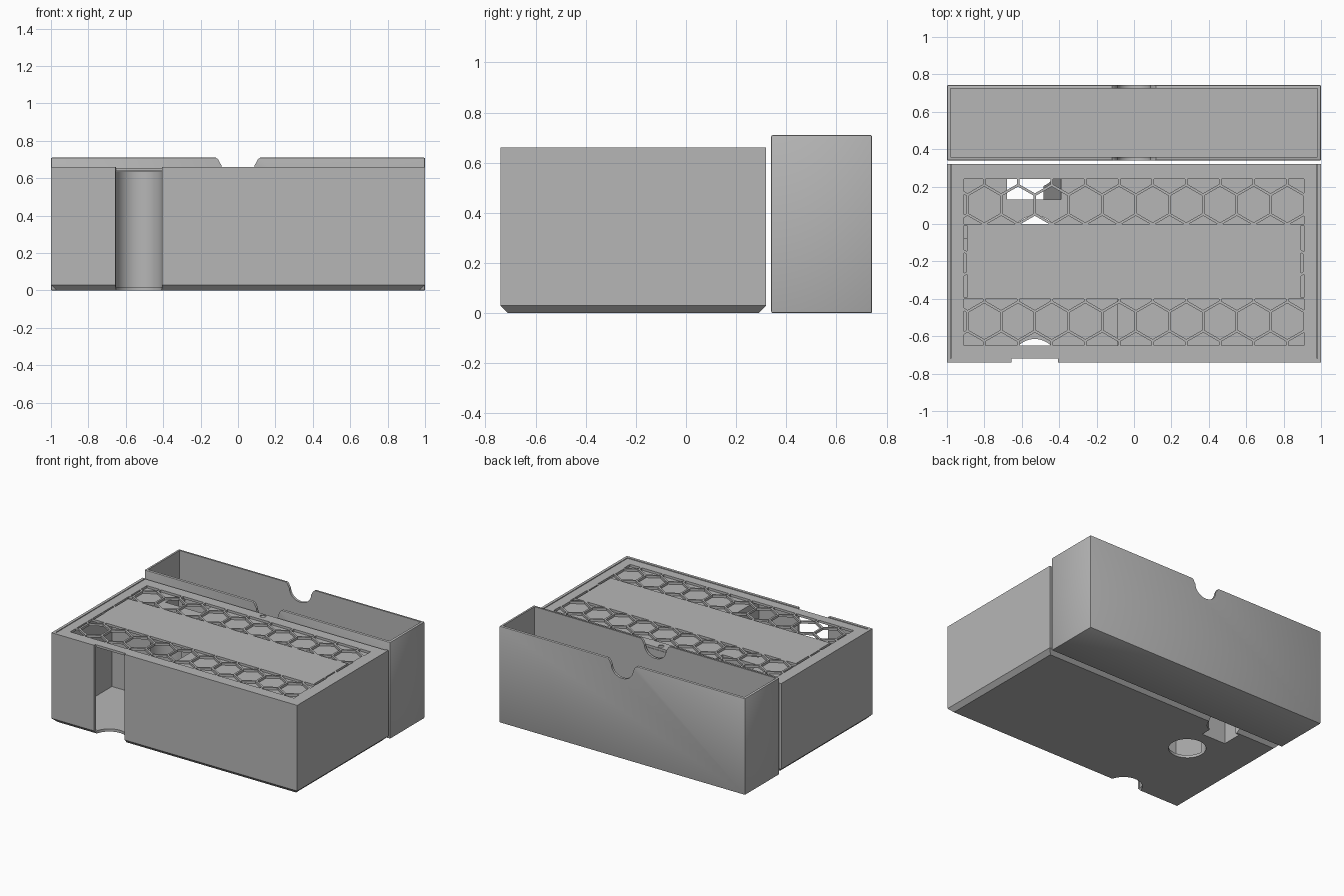
import bpy, bmesh, math
from mathutils import Vector

cube = bpy.data.objects.get("Cube")
if cube:
    bpy.data.objects.remove(cube, do_unlink=True)

grey = bpy.data.materials.new("plain grey")
grey.use_nodes = True
grey.diffuse_color = (0.47, 0.47, 0.47, 1)
grey.node_tree.nodes["Principled BSDF"].inputs["Base Color"].default_value = (0.47, 0.47, 0.47, 1)


def finish(name, bm):
    bmesh.ops.recalc_face_normals(bm, faces=bm.faces[:])
    mesh = bpy.data.meshes.new(name)
    bm.to_mesh(mesh)
    bm.free()
    mesh.materials.append(grey)
    obj = bpy.data.objects.new(name, mesh)
    bpy.context.collection.objects.link(obj)
    return obj


def extrude_profile(bm, points, offset):
    face = bm.faces.new([bm.verts.new(p) for p in points])
    new = bmesh.ops.extrude_face_region(bm, geom=[face])["geom"]
    bmesh.ops.translate(bm, vec=offset, verts=[g for g in new if isinstance(g, bmesh.types.BMVert)])


def prism(name, points, offset):
    bm = bmesh.new()
    extrude_profile(bm, points, offset)
    return finish(name, bm)


def box(name, x0, x1, y0, y1, z0, z1):
    return prism(name, [(x0, y0, z0), (x1, y0, z0), (x1, y1, z0), (x0, y1, z0)], (0, 0, z1 - z0))


def circle(x, y, z, r, n):
    return [(x + r * math.cos(2 * math.pi * i / n), y + r * math.sin(2 * math.pi * i / n), z)
            for i in range(n)]


def cut(obj, *cutters):
    # Subtract each cutter, bake the result and discard the cutter
    for cutter in cutters:
        cutter.hide_render = True
        mod = obj.modifiers.new("cut", 'BOOLEAN')
        mod.operation, mod.solver, mod.object = 'DIFFERENCE', 'EXACT', cutter
        bpy.context.view_layer.update()
        graph = bpy.context.evaluated_depsgraph_get()
        mesh = bpy.data.meshes.new_from_object(obj.evaluated_get(graph))
        obj.modifiers.clear()
        obj.data = mesh
        bpy.data.objects.remove(cutter, do_unlink=True)


FRONT, BACK, TOP = -0.74, 0.32, 0.66
LEDGE = 0.637          # underside of the sliding lid
SLOT_X, SLOT_R = -0.53, 0.125

# Main case: solid block with a chamfered base
bm = bmesh.new()
extrude_profile(bm, [(-1, FRONT, 0), (1, FRONT, 0), (1, BACK, 0), (-1, BACK, 0)], (0, 0, TOP))
base = [e for e in bm.edges if all(v.co.z < 0.01 for v in e.verts)]
bmesh.ops.bevel(bm, geom=base, offset=0.03, segments=1, affect='EDGES')
case = finish("main_case", bm)

# Lid channel, card well and finger openings
cut(case,
    box("lid_channel_cutter", -0.98, 0.98, -0.72, 0.4, LEDGE, 0.8),
    box("card_well_cutter", -0.97, -0.09, -0.72, -0.08, 0.02, 0.8))
for y in (FRONT, -0.08, BACK):
    cut(case, prism("finger_cutter", circle(SLOT_X, y, -0.1, SLOT_R, 48), (0, 0, 0.9)))
# Sloping finger scoop at the back
cut(case, prism("scoop_cutter",
                [(-0.68, 0.13, -0.1), (-0.5, 0.13, -0.1), (-0.38, 0.13, 0.7), (-0.68, 0.13, 0.7)],
                (0, 0.15, 0)))

# Sliding lid
lid = box("sliding_lid", -0.978, 0.978, -0.718, BACK, LEDGE + 0.002, 0.656)

# Honeycomb openings, clipped to two bands and two narrow end strips
PITCH, ROW = 0.18, 0.156
regions = [(-0.91, 0.91, -0.65, -0.4), (-0.91, 0.91, 0.0, 0.24),
           (-0.91, -0.893, -0.392, -0.008), (0.893, 0.91, -0.392, -0.008)]
holes = bmesh.new()
for x0, x1, y0, y1 in regions:
    for row in range(-1, 6):
        cy = -0.52 + row * ROW
        for col in range(-6, 7):
            cx = -0.08 + col * PITCH + (row % 2) * PITCH / 2
            hexagon = bmesh.new()
            pts = [Vector((cx, cy, 0.6)) + 0.096 * Vector((math.sin(k * math.pi / 3), math.cos(k * math.pi / 3), 0))
                   for k in range(6)]
            hexagon.faces.new([hexagon.verts.new(p) for p in pts])
            for co, no in (((x0, 0, 0), (-1, 0, 0)), ((x1, 0, 0), (1, 0, 0)),
                           ((0, y0, 0), (0, -1, 0)), ((0, y1, 0), (0, 1, 0))):
                bmesh.ops.bisect_plane(hexagon, geom=hexagon.verts[:] + hexagon.edges[:] + hexagon.faces[:],
                                       plane_co=co, plane_no=no, clear_outer=True)
            for face in hexagon.faces:
                if face.calc_area() > 0.00005:
                    extrude_profile(holes, [v.co.copy() for v in face.verts], (0, 0, 0.1))
            hexagon.free()
cut(lid, finish("honeycomb_cutter", holes))
# Small catch dimple
cut(lid, prism("dimple_cutter", circle(0, 0.29, 0.65, 0.02, 24), (0, 0, 0.05)))

# Open tray standing behind the case
bm = bmesh.new()
extrude_profile(bm, [(-1, 0.34, 0), (1, 0.34, 0), (1, 0.742, 0), (-1, 0.742, 0)], (0, 0, 0.71))
bmesh.ops.bevel(bm, geom=bm.edges[:], offset=0.006, segments=2, affect='EDGES', profile=0.5)
tray = finish("rear_tray", bm)
cut(tray, box("tray_hollow_cutter", -0.982, 0.982, 0.358, 0.724, 0.02, 0.9))

# Rounded thumb notch through both long tray walls
right = [(0.12, 0.712), (0.105, 0.7), (0.095, 0.68)]
arc = [(0.088 * math.cos(a), 0.67 - 0.078 * math.sin(a))
       for a in [math.pi * i / 16 for i in range(17)]]
outline = [(0.12, 0.8)] + right + arc + [(-x, z) for x, z in reversed(right)] + [(-0.12, 0.8)]
cut(tray, prism("notch_cutter", [(x, 0.3, z) for x, z in outline], (0, 0.5, 0)))

# Smooth the round cuts, keep the box edges crisp
for obj in (case, lid, tray):
    bpy.ops.object.select_all(action='DESELECT')
    obj.select_set(True)
    bpy.context.view_layer.objects.active = obj
    bpy.ops.object.shade_smooth_by_angle(angle=math.radians(25))
